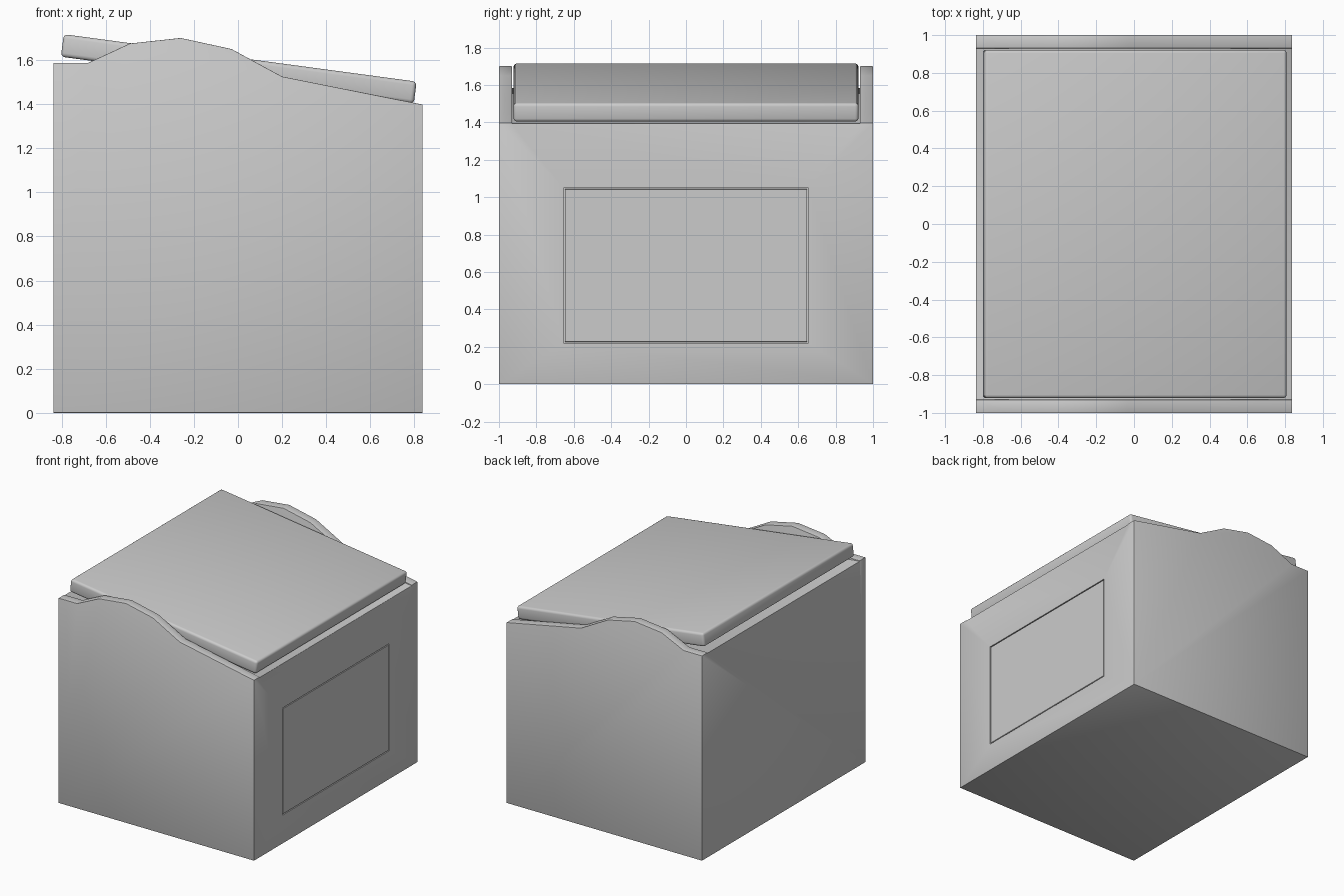
import bpy
import bmesh
from math import radians

if "Cube" in bpy.data.objects:
    bpy.data.objects.remove(bpy.data.objects["Cube"])


def prism(name, profile, half_width):
    """Closed x-z profile extruded symmetrically along y."""
    bm = bmesh.new()
    face = bm.faces.new([bm.verts.new((x, -half_width, z)) for x, z in profile])
    ext = bmesh.ops.extrude_face_region(bm, geom=[face])["geom"]
    verts = [v for v in ext if isinstance(v, bmesh.types.BMVert)]
    bmesh.ops.translate(bm, verts=verts, vec=(0, 2 * half_width, 0))
    bmesh.ops.recalc_face_normals(bm, faces=bm.faces)
    mesh = bpy.data.meshes.new(name)
    bm.to_mesh(mesh)
    bm.free()
    obj = bpy.data.objects.new(name, mesh)
    bpy.context.collection.objects.link(obj)
    return obj


def cut(obj, cutter):
    mod = obj.modifiers.new("cut", "BOOLEAN")
    mod.operation = "DIFFERENCE"
    mod.solver = "EXACT"
    mod.object = cutter
    cutter.hide_render = True
    cutter.hide_viewport = True


def bevel(obj, width, segments=2):
    mod = obj.modifiers.new("bevel", "BEVEL")
    mod.width = width
    mod.segments = segments
    mod.limit_method = "ANGLE"
    mod.angle_limit = radians(40)


def finish(obj):
    bpy.ops.object.select_all(action="DESELECT")
    obj.select_set(True)
    bpy.context.view_layer.objects.active = obj
    for mod in list(obj.modifiers):
        bpy.ops.object.modifier_apply(modifier=mod.name)
    bpy.ops.object.shade_smooth_by_angle(angle=radians(30))


X = 0.8375

# Cabinet with wavy raised side walls
cabinet = prism("cabinet", [
    (-X, 0), (X, 0), (X, 1.398), (0.2, 1.525), (-0.03, 1.65),
    (-0.26, 1.70), (-0.49, 1.675), (-0.68, 1.587), (-X, 1.587)], 1.0)

# Sloping deck between the side walls
deck_cutter = prism("deck_cutter", [
    (-X - 0.1, 1.594), (X + 0.1, 1.382), (X + 0.1, 2), (-X - 0.1, 2)], 0.93)
cut(cabinet, deck_cutter)
bevel(cabinet, 0.01)

# Recess leaving a fine seam around the service panel
recess_cutter = prism("recess_cutter", [
    (X - 0.02, 0.22), (X + 0.1, 0.22), (X + 0.1, 1.05), (X - 0.02, 1.05)], 0.654)
cut(cabinet, recess_cutter)
finish(cabinet)

# Flush service panel
panel = prism("service_panel", [
    (X - 0.025, 0.226), (X, 0.226), (X, 1.044), (X - 0.025, 1.044)], 0.648)
bevel(panel, 0.002, 1)
finish(panel)

# Tilted lid
lid = prism("lid", [
    (-0.803, 1.615), (0.797, 1.402), (0.81, 1.502), (-0.79, 1.717)], 0.922)
bevel(lid, 0.018, 3)
finish(lid)

for helper in (deck_cutter, recess_cutter):
    bpy.data.objects.remove(helper, do_unlink=True)
